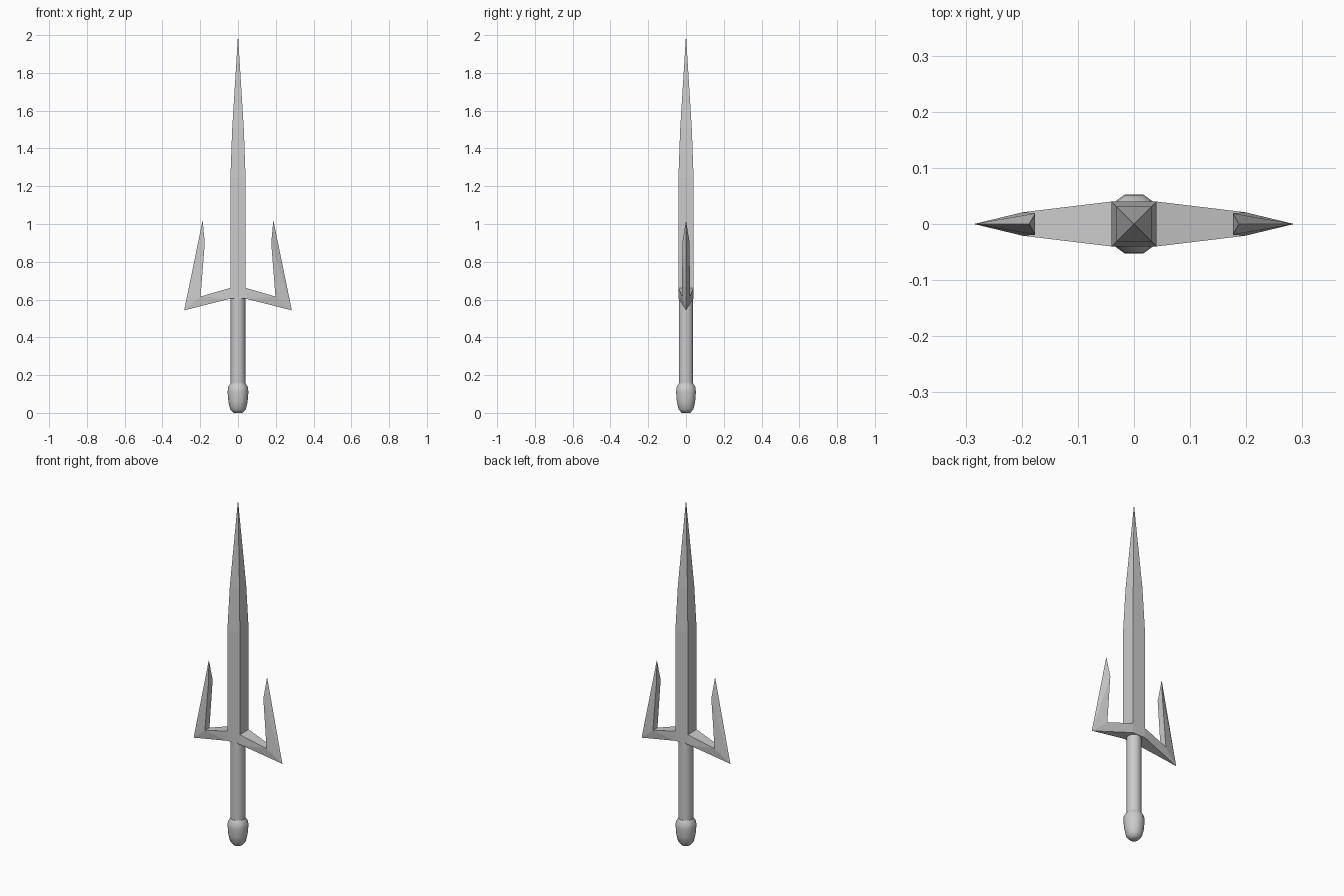
import bpy, bmesh, math

cube = bpy.data.objects.get("Cube")
if cube:
    bpy.data.objects.remove(cube, do_unlink=True)

steel = bpy.data.materials.new("grey_steel")
steel.use_nodes = True
steel.diffuse_color = (0.6, 0.6, 0.6, 1)
steel.node_tree.nodes["Principled BSDF"].inputs["Base Color"].default_value = (0.6, 0.6, 0.6, 1)


def finish(name, bm, smooth=False):
    bmesh.ops.remove_doubles(bm, verts=bm.verts, dist=0.0001)
    bmesh.ops.recalc_face_normals(bm, faces=bm.faces)
    mesh = bpy.data.meshes.new(name)
    bm.to_mesh(mesh)
    bm.free()
    mesh.materials.append(steel)
    obj = bpy.data.objects.new(name, mesh)
    bpy.context.collection.objects.link(obj)
    if smooth:
        bpy.ops.object.select_all(action='DESELECT')
        obj.select_set(True)
        bpy.context.view_layer.objects.active = obj
        bpy.ops.object.shade_smooth_by_angle(angle=math.radians(50))
    return obj


def lathe(name, profile, sides, turn=0.0, smooth=False):
    """Stack rings of (radius, height); a zero radius closes to a point."""
    bm = bmesh.new()
    rings = []
    for r, z in profile:
        rings.append([bm.verts.new((r * math.cos(turn + math.tau * i / sides),
                                    r * math.sin(turn + math.tau * i / sides), z))
                      for i in range(sides)])
    for low, high in zip(rings, rings[1:]):
        for i in range(sides):
            j = (i + 1) % sides
            bm.faces.new((low[i], low[j], high[j], high[i]))
    for ring, (r, z) in ((rings[0], profile[0]), (rings[-1], profile[-1])):
        if r > 0:
            bm.faces.new(ring)
    return finish(name, bm, smooth)


# Square tapering blade
d = math.sqrt(2)
lathe("blade", [(0.04 * d, 0.605), (0.04 * d, 1.25), (0.031 * d, 1.5), (0, 2)],
      4, math.pi / 4)

# Round grip and rounded pommel
lathe("grip", [(0.039, 0.13), (0.039, 0.605)], 10, smooth=True)
lathe("pommel", [(0.024, 0), (0.042, 0.02), (0.051, 0.06), (0.055, 0.11),
                 (0.053, 0.135), (0.041, 0.155)], 10, smooth=True)

# Guard arm with upturned prong, mirrored to the other side
bm = bmesh.new()


def pair(x, y, z):
    return [bm.verts.new((x, s * y, z)) for s in (-1, 1)]


root_top = pair(0.04, 0.04, 0.662)
root_low = pair(0.04, 0.04, 0.605)
elbow = pair(0.198, 0.021, 0.616)
shoulder = pair(0.176, 0.019, 0.9)
corner = bm.verts.new((0.285, 0, 0.543))
tip = bm.verts.new((0.187, 0, 1.02))
for a, b in ((root_top, elbow), (elbow, shoulder)):
    bm.faces.new((a[0], a[1], b[1], b[0]))
bm.faces.new((*shoulder, tip))
bm.faces.new((*root_low, corner))
for i in range(2):
    bm.faces.new((root_top[i], root_low[i], elbow[i]))
    bm.faces.new((root_low[i], corner, elbow[i]))
    bm.faces.new((elbow[i], corner, shoulder[i]))
    bm.faces.new((shoulder[i], corner, tip))
bm.faces.new((root_top[0], root_low[0], root_low[1], root_top[1]))
guard = finish("guard_prongs", bm)
guard.modifiers.new("mirror", 'MIRROR')
